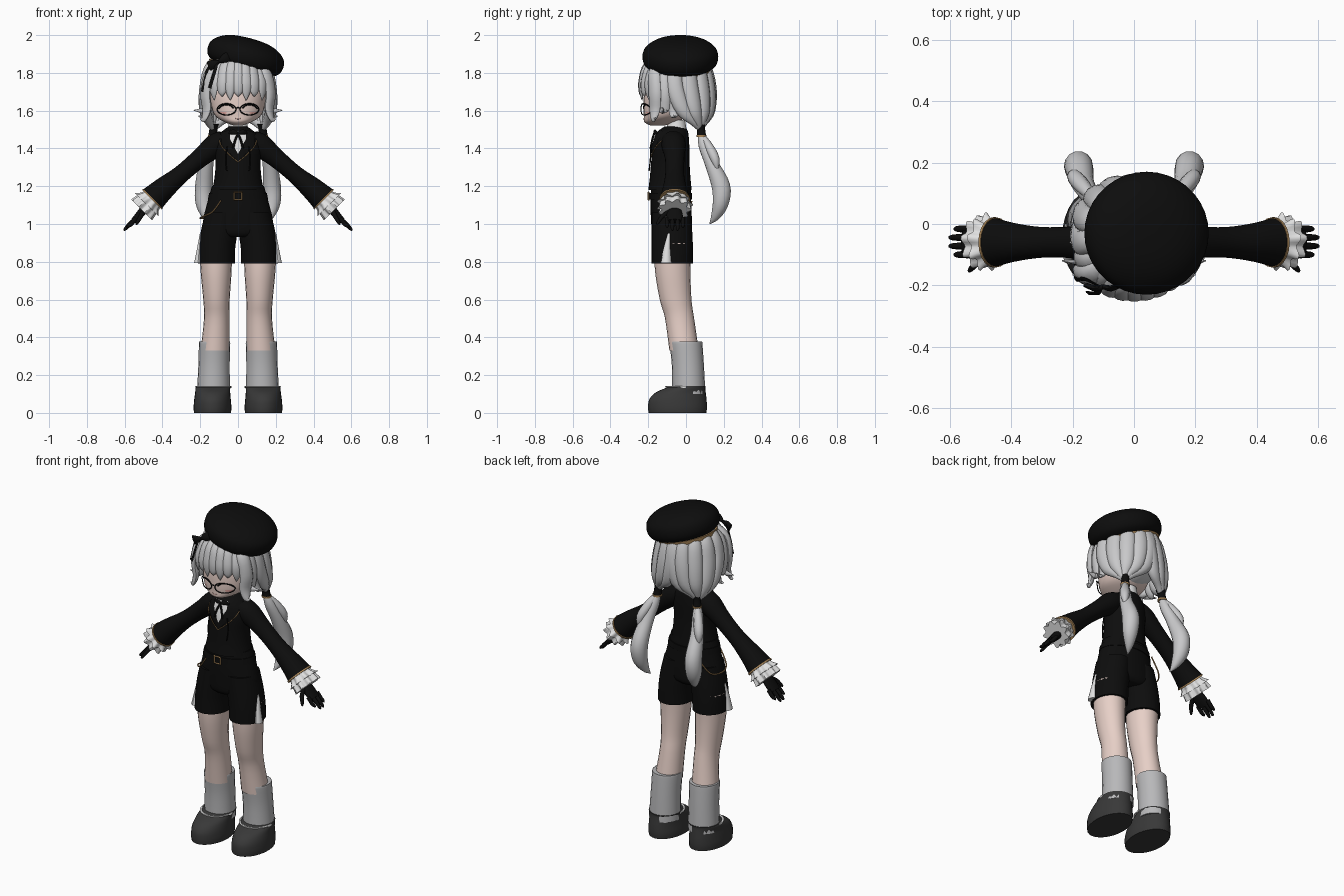
import bpy, bmesh, math
from mathutils import Vector, Matrix
from mathutils.bvhtree import BVHTree

default_cube = bpy.data.objects.get("Cube")
if default_cube:
    bpy.data.objects.remove(default_cube, do_unlink=True)


def material(name, red, green, blue):
    mat = bpy.data.materials.new(name)
    mat.use_nodes = True
    mat.diffuse_color = (red, green, blue, 1)
    shader = mat.node_tree.nodes["Principled BSDF"]
    shader.inputs["Base Color"].default_value = (red, green, blue, 1)
    shader.inputs["Roughness"].default_value = .8
    return mat


black = material("black cloth", .004, .004, .004)
silver = material("silver hair", .58, .58, .59)
skin = material("pale skin", .84, .66, .6)
grey = material("grey sock", .48, .48, .49)
charcoal = material("charcoal leather", .04, .04, .04)
gold = material("muted gold", .4, .24, .1)
white = material("white cotton", .75, .75, .75)
pink = material("soft pink", .75, .4, .36)


def make(name, verts, faces, mat, mirror=False):
    """Mesh object with smooth shading, sharp corners and optional x mirror."""
    mesh = bpy.data.meshes.new(name)
    mesh.from_pydata(verts, [], faces)
    bm = bmesh.new()
    bm.from_mesh(mesh)
    bmesh.ops.recalc_face_normals(bm, faces=bm.faces)
    bm.to_mesh(mesh)
    bm.free()
    mesh.materials.append(mat)
    mesh.polygons.foreach_set("use_smooth", [True] * len(mesh.polygons))
    mesh.set_sharp_from_angle(angle=math.radians(50))
    obj = bpy.data.objects.new(name, mesh)
    bpy.context.collection.objects.link(obj)
    if mirror:
        obj.modifiers.new("mirror", "MIRROR").use_mirror_merge = False
    return obj


def spline(points, steps):
    """Catmull-Rom interpolation of (x, y, z, width, depth) points."""
    pts = [Vector(p) for p in points]
    out = []
    for i in range(len(pts) - 1):
        a, b, c, d = pts[max(i - 1, 0)], pts[i], pts[i + 1], pts[min(i + 2, len(pts) - 1)]
        for s in range(steps):
            t = s / steps
            out.append(b + (c - a) * (t / 2) + (a * 2 - b * 5 + c * 4 - d) * (t * t / 2)
                       + (b * 3 - a - c * 3 + d) * (t ** 3 / 2))
    return out + [pts[-1]]


def tube(name, points, mat, mirror=False, flat=False, radial=False, sides=14, steps=4, wave=0, folds=9):
    """Elliptical skin along a path; flat keeps the rings level, radial faces them off the head."""
    path = spline(points, steps)
    verts, faces = [], []
    for i, p in enumerate(path):
        centre = p.to_3d() if len(p) == 3 else Vector(p[:3])
        across, deep = Vector((1, 0, 0)), Vector((0, 1, 0))
        if not flat:
            along = (Vector(path[min(i + 1, len(path) - 1)][:3]) - Vector(path[max(i - 1, 0)][:3])).normalized()
            if radial:
                deep = Vector((p[0], p[1] + .05, 0)).normalized()
            if abs(deep.dot(along)) > .97:
                deep = Vector((0, 0, 1))
            deep = (deep - along * deep.dot(along)).normalized()
            across = along.cross(deep)
        for s in range(sides):
            ang = math.tau * s / sides
            ripple = 1 + wave * (i / len(path)) * math.sin(folds * ang)
            verts.append(centre + across * (max(p[3], .001) * ripple * math.cos(ang))
                         + deep * (max(p[4], .001) * ripple * math.sin(ang)))
    for i in range(len(path) - 1):
        for s in range(sides):
            q = (s + 1) % sides
            faces.append((i * sides + s, i * sides + q, (i + 1) * sides + q, (i + 1) * sides + s))
    faces += [tuple(range(sides)), tuple(range(len(verts) - sides, len(verts)))]
    return make(name, verts, faces, mat, mirror)


def surface(obj):
    mesh = obj.data
    return BVHTree.FromPolygons([v.co for v in mesh.vertices], [tuple(p.vertices) for p in mesh.polygons])


def project(tree, x, z, lift):
    hit = tree.ray_cast(Vector((x, -1, z)), Vector((0, 1, 0)))[0]
    return Vector((x, (hit.y if hit else -.1) - lift, z))


def patch(name, left, right, tree, mat, lift=.004, mirror=False, cells=8):
    """Thin plate between two front outlines, laid on a surface."""
    verts, faces, row = [], [], cells + 1
    count = (len(left) - 1) * cells
    for i in range(count + 1):
        k = min(i // cells, len(left) - 2)
        t = i / cells - k
        a = Vector(left[k]).lerp(Vector(left[k + 1]), t)
        b = Vector(right[k]).lerp(Vector(right[k + 1]), t)
        verts += [project(tree, *a.lerp(b, j / cells), lift) for j in range(row)]
    for i in range(count):
        faces += [(i * row + j, i * row + j + 1, (i + 1) * row + j + 1, (i + 1) * row + j) for j in range(cells)]
    return make(name, verts, faces, mat, mirror)


def line(name, outline, tree, mat, thick=.003, lift=.005, mirror=False):
    points = [(*project(tree, x, z, lift), thick, thick) for x, z in outline]
    return tube(name, points, mat, mirror, sides=6, steps=3)


# Legs, socks and shoes
tube("legs", [(.118, -.07, .9, .088, .1), (.116, -.07, .75, .082, .094), (.114, -.055, .6, .07, .084),
              (.113, -.034, .5, .067, .077), (.122, -.01, .33, .076, .078)], skin, True, True, sides=20)
tube("socks", [(.124, 0, .375, .081, .085), (.124, 0, .365, .083, .087), (.127, .01, .25, .083, .085),
               (.13, .015, .1, .088, .088)], grey, True, True, sides=20)
tube("shoes", [(.135, -.045, 0, .098, .153), (.135, -.045, .03, .1, .156), (.135, -.043, .07, .097, .152),
               (.134, -.03, .105, .093, .135), (.133, -.005, .13, .092, .107), (.13, .014, .142, .09, .09)],
     charcoal, True, True, sides=28)
tube("shoe_straps", [(.13 + .093 * math.cos(a), .0 + .105 * math.sin(a), .138, .004, .006)
                     for a in [math.pi * (1 + i / 8) for i in range(9)]], white, True, sides=6, steps=2)

# Shorts with side pleats
tube("shorts_legs", [(.115, -.073, .79, .098, .11), (.112, -.073, .87, .097, .11), (.1, -.075, .96, .097, .108),
                     (.085, -.078, 1.06, .088, .105)], black, True, True, sides=24)
hips = tube("shorts_hips", [(0, -.075, .93, .09, .085), (0, -.075, .955, .175, .104), (0, -.077, 1.02, .184, .108),
                            (0, -.08, 1.1, .166, .108), (0, -.08, 1.2, .138, .105)], black, flat=True, sides=28)
tube("side_pleats", [(.198, -.09, .95, .004, .006), (.205, -.1, .87, .012, .018), (.212, -.105, .793, .02, .028)],
     white, True, True, sides=8)
tube("belt", [(0, -.08, 1.13, .16, .112), (0, -.08, 1.165, .152, .112)], black, flat=True, sides=28, steps=1)
bpy.ops.mesh.primitive_torus_add(major_segments=4, minor_segments=4, major_radius=.029, minor_radius=.006,
                                 location=(0, -.198, 1.148), rotation=(math.pi / 2, math.pi / 4, 0))
buckle = bpy.context.object
buckle.name = "belt_buckle"
buckle.data.materials.append(gold)
tube("hip_chain", [(*p, .004, .004) for p in ((-.09, -.18, 1.125), (-.135, -.17, 1.065), (-.185, -.12, 1.04),
                                              (-.2, -.06, 1.03), (-.17, .01, 1.04), (-.1, .03, 1.12))],
     gold, sides=6)

# Jacket, shirt front and collar
jacket = tube("jacket", [(0, -.085, 1.18, .137, .115), (0, -.084, 1.24, .125, .108), (0, -.083, 1.32, .119, .102),
                         (0, -.08, 1.4, .126, .098), (0, -.075, 1.455, .115, .09), (0, -.07, 1.49, .085, .08),
                         (0, -.06, 1.515, .05, .055)], black, flat=True, sides=32)
chest = surface(jacket)
tube("neck", [(0, -.055, 1.48, .042, .042), (0, -.065, 1.6, .042, .042)], skin, flat=True)
tube("shirt_collar", [(0, -.055, 1.48, .064, .062), (0, -.05, 1.515, .052, .052), (0, -.05, 1.55, .046, .046)],
     white, flat=True)
patch("shirt_front", [(-.062, 1.49), (-.055, 1.44), (-.005, 1.365)], [(.062, 1.49), (.055, 1.44), (.005, 1.365)],
      chest, white)
patch("lapels", [(.04, 1.5), (.042, 1.45), (0, 1.37)], [(.088, 1.485), (.088, 1.42), (0, 1.33)],
      chest, black, .008, True)
line("collar_piping", [(.1, 1.475), (.092, 1.42), (.05, 1.37), (0, 1.328)], chest, gold, .0025, .008, True)
line("shirt_seam", [(.022, 1.49), (.02, 1.4)], chest, grey, .002, .005, True)
tube("neck_bow", [(0, -.165, 1.478, .006, .006), (.025, -.165, 1.487, .014, .007), (.045, -.15, 1.478, .008, .005)],
     black, True, sides=8)
line("bow_tails", [(0, 1.478), (.016, 1.44), (.026, 1.4)], chest, black, .006, .012, True)
line("chest_cords", [(.058, 1.41), (.066, 1.34), (.06, 1.28)], chest, black, .004, .022, True)

# Sleeves, ruffled cuffs and gloves
Y = -.06
tube("sleeves", [(.07, -.07, 1.45, .05, .06), (.12, -.065, 1.415, .062, .064), (.2, Y, 1.35, .05, .052),
                 (.3, Y, 1.265, .047, .05), (.39, Y, 1.19, .06, .063), (.455, Y, 1.13, .071, .08)],
     black, True, sides=20)
tube("sleeve_piping", [(.45, Y, 1.134, .073, .082), (.456, Y, 1.128, .074, .083)], gold, True, sides=20, steps=1)
for layer, (reach, size) in {"inner": (.055, .07), "outer": (.028, .078)}.items():
    tube(layer + "_cuff_ruffles", [(.435, Y, 1.147, .05, .055), (.465, Y, 1.12, .062, .07),
                                   (.455 + reach, Y, 1.13 - reach, size, size + .008)],
         white, True, sides=54, wave=.17)
tube("glove_palms", [(.44, Y, 1.14, .026, .03), (.49, Y, 1.085, .024, .032), (.525, Y, 1.045, .02, .044),
                     (.555, Y, 1.015, .015, .042)], black, True)
for i, finger in enumerate(("index", "middle", "ring", "little")):
    y = -.1 + i * .028
    short = .016 if i in (0, 3) else 0
    tube(finger + "_fingers", [(.54, y, 1.03, .011, .012), (.575 - short / 2, y, .998, .011, .011),
                               (.598 - short, y, .972 + short, .008, .008),
                               (.603 - short, y, .964 + short, .002, .002)], black, True, sides=8)
tube("thumbs", [(.5, -.08, 1.07, .014, .014), (.515, -.125, 1.04, .012, .012), (.535, -.15, 1.005, .008, .008),
                (.54, -.155, .997, .002, .002)], black, True, sides=8)

# Head and face details
head = tube("head", [(0, -.15, 1.522, .025, .04), (0, -.137, 1.54, .072, .084), (0, -.11, 1.57, .118, .113),
                     (0, -.09, 1.62, .14, .135), (0, -.08, 1.7, .145, .14), (0, -.07, 1.8, .12, .115)],
            skin, flat=True, sides=32)
face = surface(head)
loop = [math.tau * i / 12 for i in range(13)]
line("glasses_rims", [(.061 + .05 * math.cos(a), 1.607 + .03 * math.sin(a)) for a in loop], face, black, .003, .014, True)
line("glasses_bridge", [(-.013, 1.61), (0, 1.617), (.013, 1.61)], face, black, .003, .014)
line("closed_eyes", [(.022, 1.612), (.04, 1.627), (.065, 1.631), (.088, 1.624), (.104, 1.61)], face, black, .0035, .003, True)
line("mouth", [(-.014, 1.559), (0, 1.556), (.014, 1.559)], face, pink, .002, .001)
patch("cheek_blush", [(.06, 1.594), (.065, 1.58)], [(.1, 1.594), (.095, 1.58)], face, pink, .002, True)

# Hair cap, open over the face
bm = bmesh.new()
bmesh.ops.create_uvsphere(bm, u_segments=32, v_segments=20, radius=1,
                          matrix=Matrix.Translation((0, -.05, 1.735)) @ Matrix.Diagonal((.168, .172, .175, 1)))
bmesh.ops.delete(bm, geom=[v for v in bm.verts if v.co.z < 1.69 and v.co.y < -.09], context="VERTS")
bm.verts.index_update()
make("hair_cap", [v.co.copy() for v in bm.verts], [[v.index for v in f.verts] for f in bm.faces], silver)
bm.free()

# Fringe locks fan out from the crown
for i in range(7):
    x = -.125 + i * .042
    front = -.055 - .185 * math.sqrt(1 - (x / .2) ** 2)
    low = 1.655 + .02 * (i % 2)
    tube("fringe_lock", [(x * .4, -.11, 1.89, .02, .02), (x * .8, front + .035, 1.84, .03, .02),
                         (x, front + .004, 1.76, .031, .016), (x * 1.03, front, 1.7, .023, .011),
                         (x, front + .004, low, .002, .002)], silver, radial=True, sides=10)

# Side locks with flicked tips
for tip, y, low in ((.235, -.12, 1.59), (.2, -.165, 1.545), (.21, -.06, 1.56)):
    tube("side_locks", [(.06, y * .7, 1.88, .02, .02), (.14, y, 1.81, .036, .024), (.172, y, 1.7, .038, .022),
                        (.165, y, 1.61, .034, .018), (.18, y - .005, low + .01, .018, .01),
                        (tip, y, low + .012, .002, .002)], silver, True, radial=True, sides=10)

# Back locks gathered into two bunches
for degrees in (-5, 22, 48, 72, 92):
    ang = math.radians(degrees)
    x, y = math.cos(ang), math.sin(ang)
    tube("back_locks", [(.05 * x, -.04 + .05 * y, 1.9, .02, .02), (.14 * x, -.045 + .14 * y, 1.84, .04, .03),
                        (.168 * x + .006, -.045 + .176 * y, 1.73, .046, .03),
                        (.14 * x + .035, -.005 + .13 * y, 1.61, .042, .032),
                        (.06 * x + .095, .045 + .05 * y, 1.545, .026, .022), (.13, .075, 1.5, .012, .012)],
         silver, True, radial=True, sides=12)

# Pigtails with bands
tube("pigtail_bands", [(.127, .075, 1.53, .027, .027), (.13, .08, 1.5, .022, .022), (.133, .083, 1.465, .025, .025)],
     black, True, flat=True)
tube("pigtail_rings", [(.133, .083, 1.47, .027, .027), (.133, .083, 1.46, .027, .027)], gold, True, True, steps=1)
tube("pigtails", [(.132, .08, 1.48, .016, .016), (.145, .095, 1.42, .03, .03), (.168, .135, 1.32, .038, .036),
                  (.18, .185, 1.2, .047, .05), (.18, .183, 1.11, .044, .043), (.165, .155, 1.04, .024, .024),
                  (.15, .125, 1, .002, .002)], silver, True)
tube("pigtail_side_locks", [(.135, .085, 1.47, .012, .012), (.165, .12, 1.41, .026, .024),
                            (.195, .155, 1.34, .024, .024), (.2, .165, 1.27, .002, .002)], silver, True, sides=10)

# Tilted beret with gold band and ribbon
tilt = Matrix.Translation((.045, -.03, 1.9)) @ Matrix.Rotation(math.radians(15), 4, "Y")
crown = tube("beret", [(0, 0, z, r, r * .97) for r, z in ((.14, -.085), (.165, -.08), (.197, -.055), (.207, -.015),
                                                         (.195, .025), (.15, .06), (.085, .08), (.002, .086))],
             black, flat=True, sides=36)
band = tube("beret_band", [(-.012, 0, -.097, .168, .163), (-.012, 0, -.075, .174, .169)], gold, flat=True, sides=36, steps=1)
for part in (crown, band):
    part.data.transform(tilt)
for name, reach, rise in (("outer", -.055, -.012), ("inner", .05, .014)):
    tube(name + "_ribbon_loop", [(-.1, -.205, 1.86, .008, .008), (-.1 + reach / 2, -.21, 1.86 + rise, .022, .01),
                                 (-.1 + reach, -.2, 1.86 + rise * 2, .026, .008)], black, sides=8)
for name, x, y, low in (("long", -.19, -.16, 1.7), ("short", -.15, -.205, 1.72)):
    tube(name + "_ribbon_tail", [(-.11, -.205, 1.86, .009, .004), (x + .03, y - .02, 1.82, .01, .004),
                                 (x, y - .02, low, .011, .004)], black, radial=True, sides=6)
